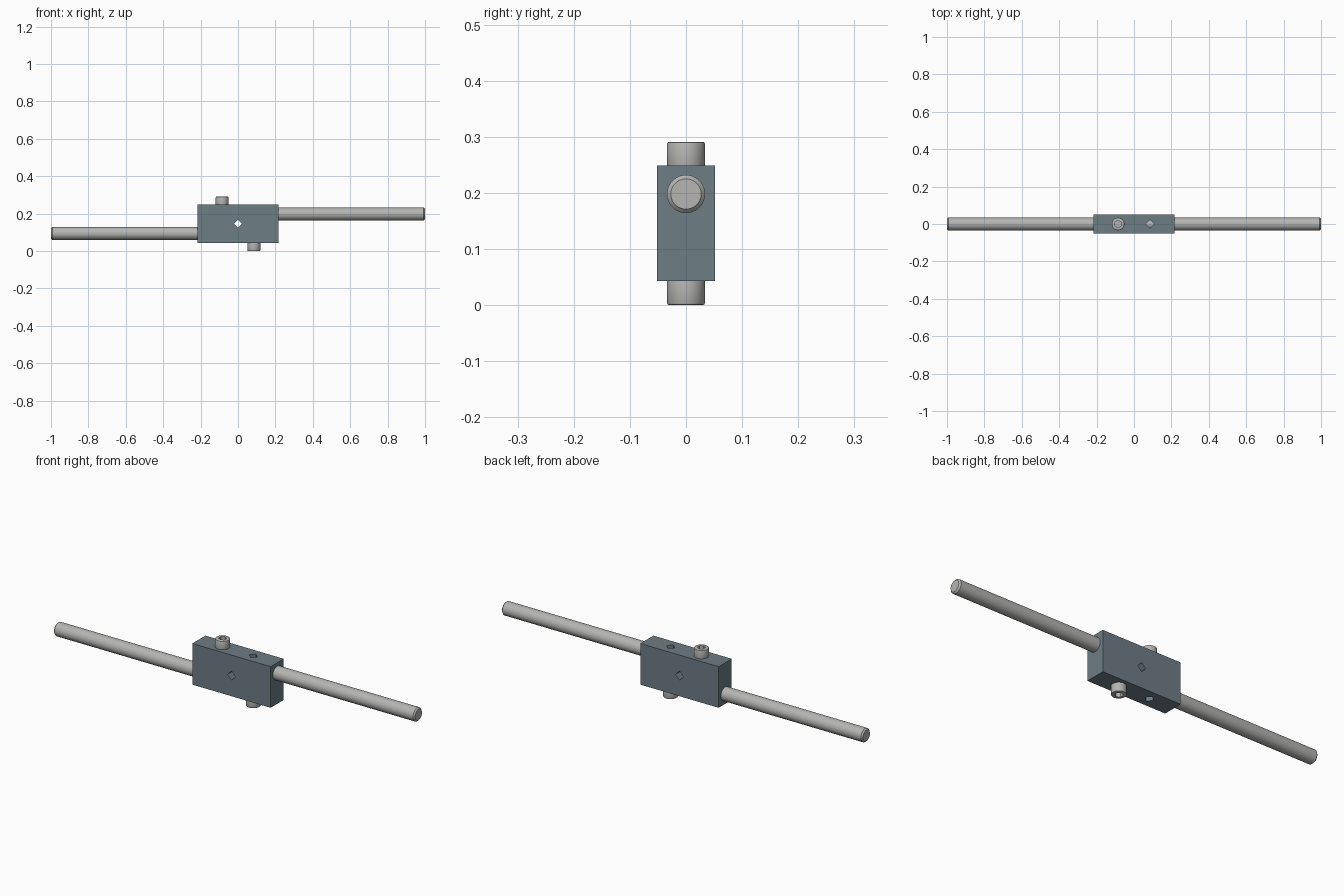
import bpy, math
from mathutils import Matrix, Vector

if "Cube" in bpy.data.objects:
    bpy.data.objects.remove(bpy.data.objects["Cube"])


def material(name, rgb):
    m = bpy.data.materials.new(name)
    m.diffuse_color = (*rgb, 1)
    m.use_nodes = True
    m.node_tree.nodes["Principled BSDF"].inputs["Base Color"].default_value = m.diffuse_color
    return m


BLUE_STEEL = material("blue_grey_steel", (0.155, 0.205, 0.235))
BRIGHT_STEEL = material("bright_steel", (0.46, 0.46, 0.45))
MID_Z = 0.146


def prism(name, start, end, radius, sides, mat=None, spin=0.0):
    """Cylinder or regular prism running from start to end."""
    start, end = Vector(start), Vector(end)
    axis = end - start
    bpy.ops.mesh.primitive_cylinder_add(vertices=sides, radius=radius, depth=axis.length)
    ob = bpy.context.object
    ob.name = name
    turn = axis.to_track_quat('Z', 'Y').to_matrix().to_4x4()
    ob.data.transform(Matrix.Translation((start + end) / 2) @ turn @ Matrix.Rotation(spin, 4, 'Z'))
    if mat:
        ob.data.materials.append(mat)
    return ob


def apply(ob, mod):
    bpy.context.view_layer.objects.active = ob
    bpy.ops.object.modifier_apply(modifier=mod.name)


def chamfer(ob, width, segments=1):
    mod = ob.modifiers.new("edge", 'BEVEL')
    mod.width, mod.segments = width, segments
    mod.limit_method, mod.angle_limit = 'ANGLE', math.radians(50)
    apply(ob, mod)


def cut(ob, cutter):
    mod = ob.modifiers.new("cut", 'BOOLEAN')
    mod.operation, mod.object, mod.solver = 'DIFFERENCE', cutter, 'EXACT'
    apply(ob, mod)
    bpy.data.objects.remove(cutter)


def smooth(ob):
    bpy.ops.object.select_all(action='DESELECT')
    ob.select_set(True)
    bpy.context.view_layer.objects.active = ob
    bpy.ops.object.shade_smooth_by_angle(angle=math.radians(30))


# Central block with a diamond hole straight through
bpy.ops.mesh.primitive_cube_add(size=1)
body = bpy.context.object
body.name = "clamp_body"
body.data.transform(Matrix.Translation((0, 0, MID_Z)) @ Matrix.Diagonal((0.434, 0.103, 0.206, 1)))
body.data.materials.append(BLUE_STEEL)
cut(body, prism("square_cutter", (0, -0.2, MID_Z), (0, 0.2, MID_Z), 0.022, 4))

# Each half is the other turned by 180 degrees about the y axis
for s, side in ((1, "right"), (-1, "left")):
    rod_z = MID_Z + s * 0.052

    # Small diamond pocket that shows the rod inside
    cut(body, prism("pocket_cutter", (s * 0.085, 0, rod_z), (s * 0.085, 0, MID_Z + s * 0.2), 0.022, 4))

    # Handle rod
    rod = prism(side + "_handle_rod", (s * 0.05, 0, rod_z), (s * 1.0, 0, rod_z), 0.034, 48, BRIGHT_STEEL)
    chamfer(rod, 0.007)
    smooth(rod)

    # Socket head clamp screw on the opposite face
    x, tip = -s * 0.085, MID_Z + s * 0.146
    if s < 0:
        tip = 0.0
    else:
        tip = 0.291
    screw = prism(side + "_clamp_screw", (x, 0, MID_Z + s * 0.09), (x, 0, tip), 0.034, 48, BRIGHT_STEEL)
    chamfer(screw, 0.004, 2)
    cut(screw, prism("hex_cutter", (x, 0, tip - s * 0.025), (x, 0, tip + s * 0.05), 0.019, 6))
    smooth(screw)
